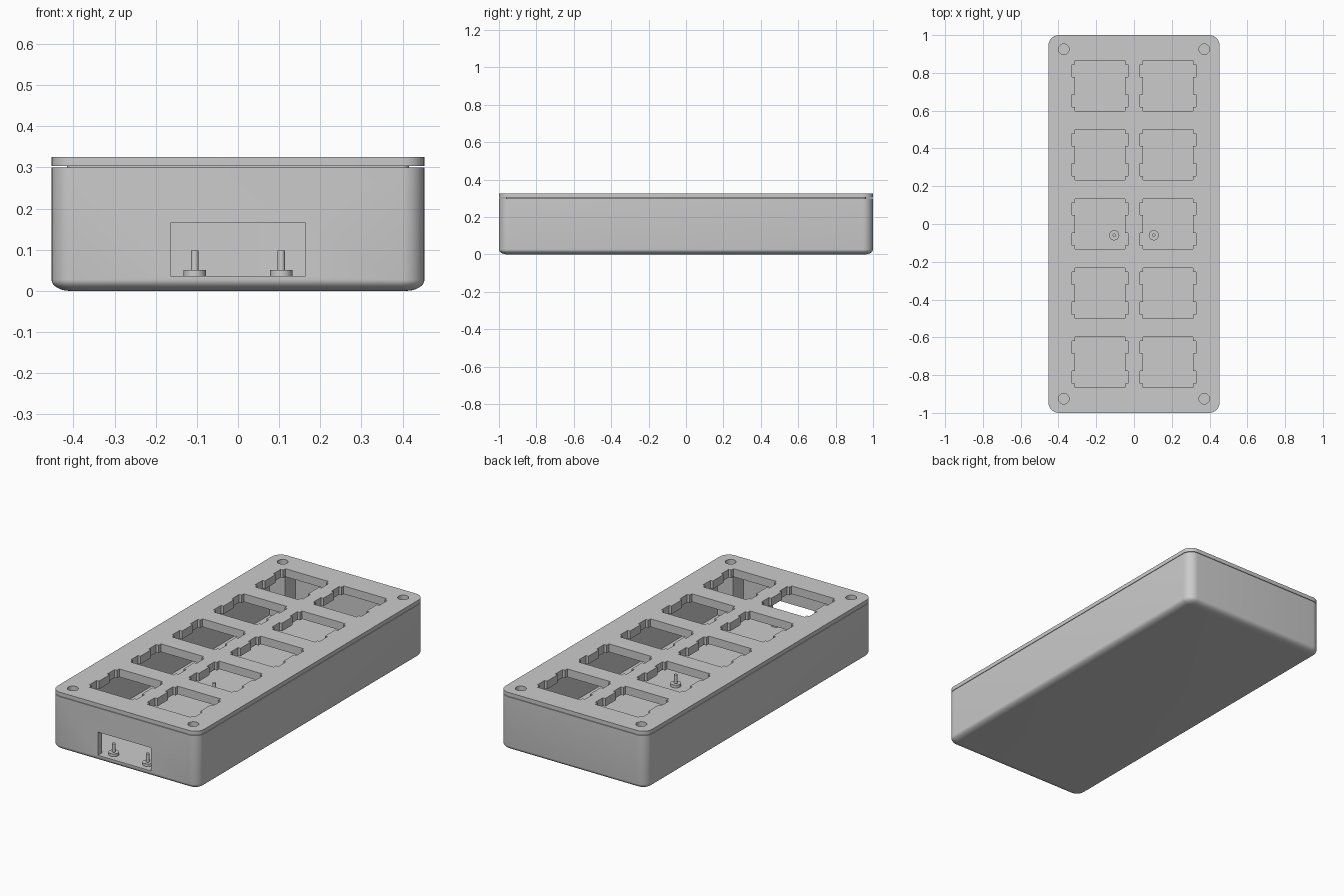
import bpy, bmesh
from math import sin, cos, pi, radians

if "Cube" in bpy.data.objects:
    bpy.data.objects.remove(bpy.data.objects["Cube"])

HX, HY, R = 0.453, 1.0, 0.055      # outer half sizes and corner radius
WALL, FLOOR, RIM, TOP = 0.035, 0.035, 0.30, 0.325
SCREW_X, SCREW_Y = 0.372, 0.925

grey = bpy.data.materials.new("plain grey")
grey.use_nodes = True
grey.diffuse_color = (0.6, 0.6, 0.6, 1)
grey.node_tree.nodes["Principled BSDF"].inputs["Base Color"].default_value = (0.6, 0.6, 0.6, 1)


def outline(inset, steps=8):
    """Rounded rectangle, shrunk evenly by inset."""
    r = max(R - inset, 0.01)
    cx, cy = HX - inset - r, HY - inset - r
    pts = []
    for q, (sx, sy) in enumerate([(1, 1), (-1, 1), (-1, -1), (1, -1)]):
        for i in range(steps + 1):
            a = (q + i / steps) * pi / 2
            pts.append((sx * cx + r * cos(a), sy * cy + r * sin(a)))
    return pts


def circle(x, y, r, n):
    return [(x + r * cos(2 * pi * i / n), y + r * sin(2 * pi * i / n)) for i in range(n)]


def rectangle(x0, x1, y0, y1):
    return [(x0, y0), (x1, y0), (x1, y1), (x0, y1)]


def loft(bm, layers):
    """Skin a stack of (outline, height) layers and cap both ends."""
    rings = [[bm.verts.new((x, y, z)) for x, y in pts] for pts, z in layers]
    for a, b in zip(rings, rings[1:]):
        for i in range(len(a)):
            j = (i + 1) % len(a)
            bm.faces.new((a[i], a[j], b[j], b[i]))
    bm.faces.new(rings[0][::-1])
    bm.faces.new(rings[-1])


def make(name, stacks):
    bm = bmesh.new()
    for layers in stacks:
        loft(bm, layers)
    bmesh.ops.recalc_face_normals(bm, faces=bm.faces)
    mesh = bpy.data.meshes.new(name)
    bm.to_mesh(mesh)
    bm.free()
    mesh.materials.append(grey)
    obj = bpy.data.objects.new(name, mesh)
    bpy.context.collection.objects.link(obj)
    return obj


def activate(obj):
    bpy.ops.object.select_all(action="DESELECT")
    obj.select_set(True)
    bpy.context.view_layer.objects.active = obj


def cut(obj, cutter):
    mod = obj.modifiers.new("cut", "BOOLEAN")
    mod.operation, mod.solver, mod.object = "DIFFERENCE", "EXACT", cutter
    activate(obj)
    bpy.ops.object.modifier_apply(modifier=mod.name)


def switch_hole(cx, cy):
    """Square hole with two small wings on each side."""
    half, wing, lo, hi = 0.133, 0.148, 0.047, 0.113
    quarter = [(wing, lo), (wing, hi), (half, hi), (half, half)]
    right = [(half, lo)] + quarter
    pts = right + [(-x, y) for x, y in right[::-1]]
    pts += [(-x, -y) for x, y in right] + [(x, -y) for x, y in right[::-1]]
    return [(cx + x, cy + y) for x, y in pts]


corners = [(sx, sy) for sx in (-1, 1) for sy in (-1, 1)]

# Cutters
screw_cutter = make("screw_cutter", [
    [(circle(sx * SCREW_X, sy * SCREW_Y, 0.028, 24), z) for z in (0.1, 0.4)]
    for sx, sy in corners])
switch_cutter = make("switch_cutter", [
    [(switch_hole(sx * 0.18, row * 0.366), z) for z in (0.2, 0.4)]
    for sx in (-1, 1) for row in range(-2, 3)])
port_cutter = make("port_cutter", [
    [(rectangle(-0.164, 0.164, -1.1, -0.93), z) for z in (FLOOR + 0.001, 0.165)]])

# Case: rounded underside, outer wall, rim, then inner wall down to the floor
steps = 8
layers = []
for i in range(steps + 1):
    a = i / steps * pi / 2
    layers.append((outline(0.045 * (1 - sin(a))), 0.027 * (1 - cos(a))))
layers += [(outline(0), RIM), (outline(WALL), RIM), (outline(WALL), FLOOR)]
case = make("case", [layers])
cut(case, port_cutter)

# Lid: plate with a lip that drops inside the case
lid = make("lid", [[(outline(WALL + 0.003), 0.28), (outline(WALL + 0.003), RIM + 0.003),
                    (outline(0), RIM + 0.003), (outline(0), TOP)]])
cut(lid, switch_cutter)
cut(lid, screw_cutter)

# Screw pillars in the four corners
pillars = []
for sx, sy in corners:
    xs = sorted((sx * 0.32, sx * 0.425))
    ys = sorted((sy * 0.873, sy * 0.972))
    pillars.append([(rectangle(*xs, *ys), z) for z in (0.03, 0.279)])
screw_pillars = make("screw_pillars", pillars)
cut(screw_pillars, screw_cutter)

# Circuit board posts: wide foot with a thin pin
posts = []
for x in (-0.105, 0.105):
    for y in (-0.945, -0.06):
        foot, pin = circle(x, y, 0.027, 16), circle(x, y, 0.009, 16)
        posts.append([(foot, 0.03), (foot, 0.051), (pin, 0.051), (pin, 0.098)])
board_posts = make("board_posts", posts)

for cutter in (screw_cutter, switch_cutter, port_cutter):
    bpy.data.objects.remove(cutter)

for obj in (case, lid, screw_pillars, board_posts):
    activate(obj)
    bpy.ops.object.shade_smooth_by_angle(angle=radians(30))
